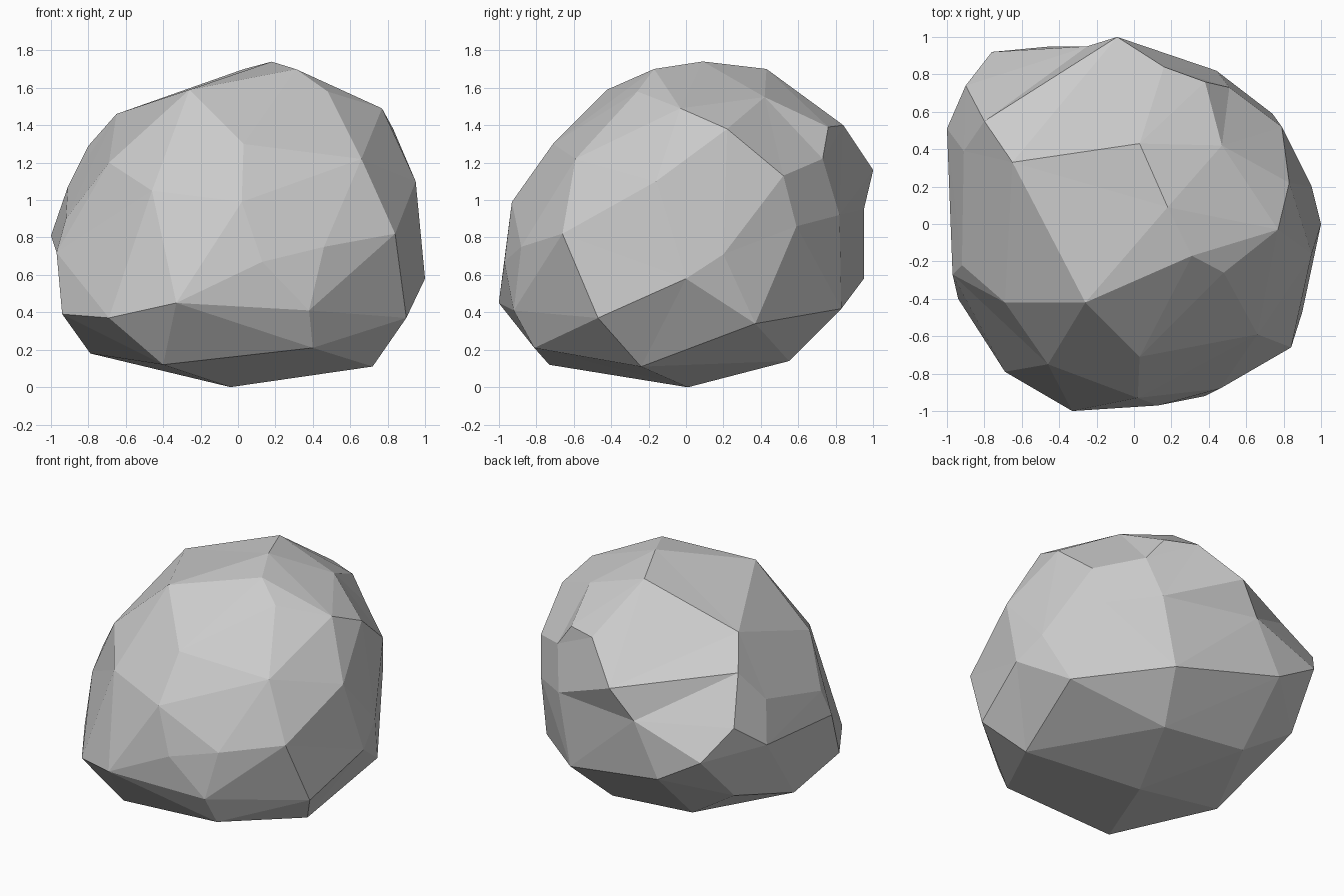
import bpy, bmesh
from mathutils import Vector

# Main corners of the faceted boulder
corners = [
    # crown
    (.18, .09, 1.74), (.31, -.17, 1.70), (.48, -.26, 1.58), (-.26, -.42, 1.59),
    (.03, .43, 1.70), (.47, .42, 1.55), (.77, -.03, 1.49), (.83, .22, 1.38),
    (.38, .76, 1.39), (.51, .73, 1.22), (.16, .84, 1.40), (-.65, .33, 1.46),
    (-.80, .55, 1.29), (-.09, 1.0, 1.16), (.79, .52, 1.13),
    # right side
    (1.0, 0, .58), (.95, -.16, 1.10), (.95, .20, .71),
    (.90, -.47, .37), (.72, -.24, .11), (.85, .37, .34), (.74, .59, .86),
    (.34, .83, .42), (.44, .82, .92), (.84, -.66, .82), (.66, -.59, 1.22),
    # front
    (.46, -.88, .75), (.13, -.97, .67), (-.33, -1.0, .45), (-.69, -.79, .37),
    (.02, -.93, .99), (.03, -.71, 1.30), (-.46, -.75, 1.05), (.38, -.92, .41),
    (.40, -.81, .21),
    # left and back
    (-.94, -.40, .39), (-.97, -.27, .72), (-.92, -.22, .90), (-.69, -.42, 1.20),
    (-.91, .39, 1.07), (-1.0, .51, .81),
    (-.90, .74, .99), (-.76, .92, .77), (-.25, .95, .95), (-.44, .95, .58),
    (-.82, .62, .44),
    # underside
    (-.04, .01, 0), (-.40, -.73, .12), (-.79, -.10, .18), (.20, .55, .14),
]
# one more underside corner, lying between two of the others
corners[-1:] = [corners[-1], (-.45, .57, .20)]

# Wrap a skin over the corners: hull them on a unit sphere, then restore
# each corner's own depth so that shallow dents survive
centre = Vector((0, 0, .85))
bm = bmesh.new()
target = {}
for c in corners:
    p = Vector(c)
    v = bm.verts.new((p - centre).normalized())
    target[v] = p
bmesh.ops.convex_hull(bm, input=bm.verts[:])
for v in bm.verts:
    v.co = target[v]
bmesh.ops.recalc_face_normals(bm, faces=bm.faces[:])

mesh = bpy.data.meshes.new("boulder")
bm.to_mesh(mesh)
bm.free()
boulder = bpy.data.objects.new("boulder", mesh)
bpy.context.collection.objects.link(boulder)
